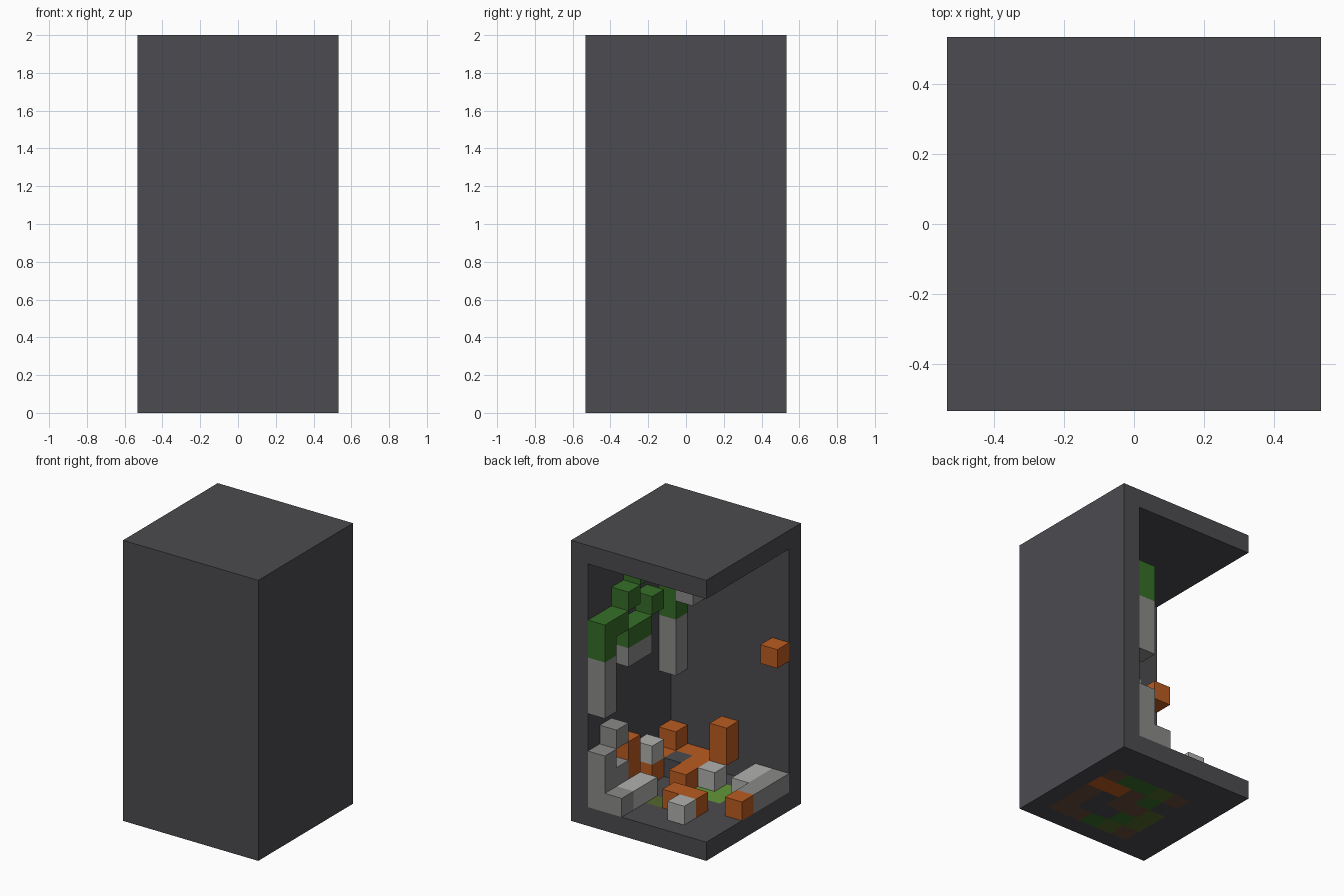
import bpy
import bmesh

U = 2 / 15          # one block
HALF = 4 * U        # half of the room's width

if "Cube" in bpy.data.objects:
    bpy.data.objects.remove(bpy.data.objects["Cube"], do_unlink=True)


def material(name, r, g, b):
    """Flat material from 0-255 display values, stored as linear."""
    rgb = [(v / 255 / 12.92) if v < 11 else ((v / 255 + 0.055) / 1.055) ** 2.4 for v in (r, g, b)]
    mat = bpy.data.materials.new(name)
    mat.use_nodes = True
    mat.diffuse_color = (*rgb, 1)
    bsdf = mat.node_tree.nodes["Principled BSDF"]
    bsdf.inputs["Base Color"].default_value = (*rgb, 1)
    bsdf.inputs["Roughness"].default_value = 1
    return mat


charcoal = material("charcoal", 76, 75, 80)
orange = material("orange", 186, 91, 32)
green = material("leaf green", 54, 110, 40)
stone = material("stone grey", 138, 138, 137)
pale = material("pale grey", 176, 176, 174)
brown = material("brown", 108, 74, 58)
olive = material("olive", 84, 104, 46)
lime = material("light green", 100, 150, 56)


def add_mesh(name, bm, mats):
    bmesh.ops.recalc_face_normals(bm, faces=bm.faces)
    mesh = bpy.data.meshes.new(name)
    bm.to_mesh(mesh)
    bm.free()
    for mat in mats:
        mesh.materials.append(mat)
    obj = bpy.data.objects.new(name, mesh)
    bpy.context.collection.objects.link(obj)
    return obj


def block(name, mat, back, side, up, depth=1, width=1, height=1):
    """Box in block units: back from the front wall, side from the +x wall, up from the ground."""
    bm = bmesh.new()
    bmesh.ops.create_cube(bm, size=U)
    for v in bm.verts:
        v.co.x = v.co.x * width + HALF - U * (side + width / 2)
        v.co.y = v.co.y * depth - HALF + U * (back + depth / 2)
        v.co.z = v.co.z * height + U * (up + height / 2)
    return add_mesh(name, bm, [mat])


# Room shell, open at the back and at -x
block("ceiling", charcoal, 0, 0, 14, depth=8, width=8)
block("front_wall", charcoal, 0, 0, 1, width=8, height=13)
block("side_wall", charcoal, 1, 0, 1, depth=7, height=13)

# Floor slab with coloured tiles on its underside and a few on top
PAINT = {"C": 0, "B": 1, "G": 2, "L": 3, "O": 4, "Y": 5}
UNDERSIDE = ["CCCCCCCC", "CBBGLBCC", "CBCCGLCC", "CBCBBLCC",
             "COOBGCCC", "CBGGLBCC", "CCCCCCCC", "CCCCCCCC"]
TOPSIDE = ["CCCCCCCC", "CCCCCCCC", "CCCCCYCC", "CCCCYYCC",
           "CCCCCCCC", "CCCLCCCC", "CCCCCCCC", "CCCCCCCC"]
bm = bmesh.new()
bmesh.ops.create_grid(bm, x_segments=8, y_segments=8, size=HALF)
top = bmesh.ops.extrude_face_region(bm, geom=bm.faces[:], use_keep_orig=True)["geom"]
bmesh.ops.translate(bm, vec=(0, 0, U), verts=[g for g in top if isinstance(g, bmesh.types.BMVert)])
bmesh.ops.recalc_face_normals(bm, faces=bm.faces)
for f in bm.faces:
    if abs(f.normal.z) > 0.5:
        c = f.calc_center_median()
        tiles = TOPSIDE if c.z > U / 2 else UNDERSIDE
        f.material_index = PAINT[tiles[int((c.y + HALF) / U)][int((HALF - c.x) / U)]]
add_mesh("floor", bm, [charcoal, brown, green, olive, orange, lime])

# Hanging growth along the side wall: green above, stone below
block("hanging_green_back", green, 7, 1, 9, height=2)
block("hanging_green_back_arm", green, 6, 1, 10)
block("hanging_stone_back", stone, 7, 1, 6, height=3)
block("hanging_green_middle", green, 4, 1, 9, depth=2)
block("hanging_stone_middle", stone, 4, 1, 8, depth=2)
block("green_step_low", green, 3, 1, 10)
block("green_step_middle", green, 5, 1, 11)
block("green_step_high", green, 4, 1, 12)
block("hanging_green_corner", green, 1, 1, 9, height=2)
block("hanging_stone_corner", stone, 1, 1, 6, height=3)
block("stone_top_cube", stone, 1, 2, 10)

# Floating cube on the front wall
block("floating_orange_cube", orange, 1, 7, 8)

# Stone pile at the back of the side wall
block("stone_post", stone, 7, 1, 1, height=3)
block("stone_post_short", stone, 6, 1, 1, height=2)
block("stone_post_cube", stone, 6, 1, 4)
block("stone_step", stone, 7, 2, 1)
block("pale_step", pale, 5, 2, 1, depth=2)

# Orange pile along the side wall and corner
block("orange_post", orange, 5, 1, 1, height=3)
block("orange_base", orange, 1, 1, 1, depth=3)
block("pale_cube_on_base", pale, 3, 1, 2)
block("orange_corner_cube", orange, 1, 1, 2)
block("orange_link", orange, 1, 2, 1)
block("charcoal_cube", charcoal, 2, 2, 1)
block("orange_beam", orange, 1, 3, 1, depth=3)
block("orange_tower", orange, 1, 4, 2, height=2)

# Loose blocks on the floor
block("pale_cube_front", pale, 2, 4, 1)
block("orange_bar", orange, 5, 4, 1, width=2)
block("pale_cube_back", pale, 6, 5, 1)
block("orange_floor_cube", orange, 4, 7, 1)

# Low kerb at the open side
block("pale_kerb", pale, 1, 6, 1, depth=2)
block("stone_kerb", stone, 1, 7, 1, depth=3)
